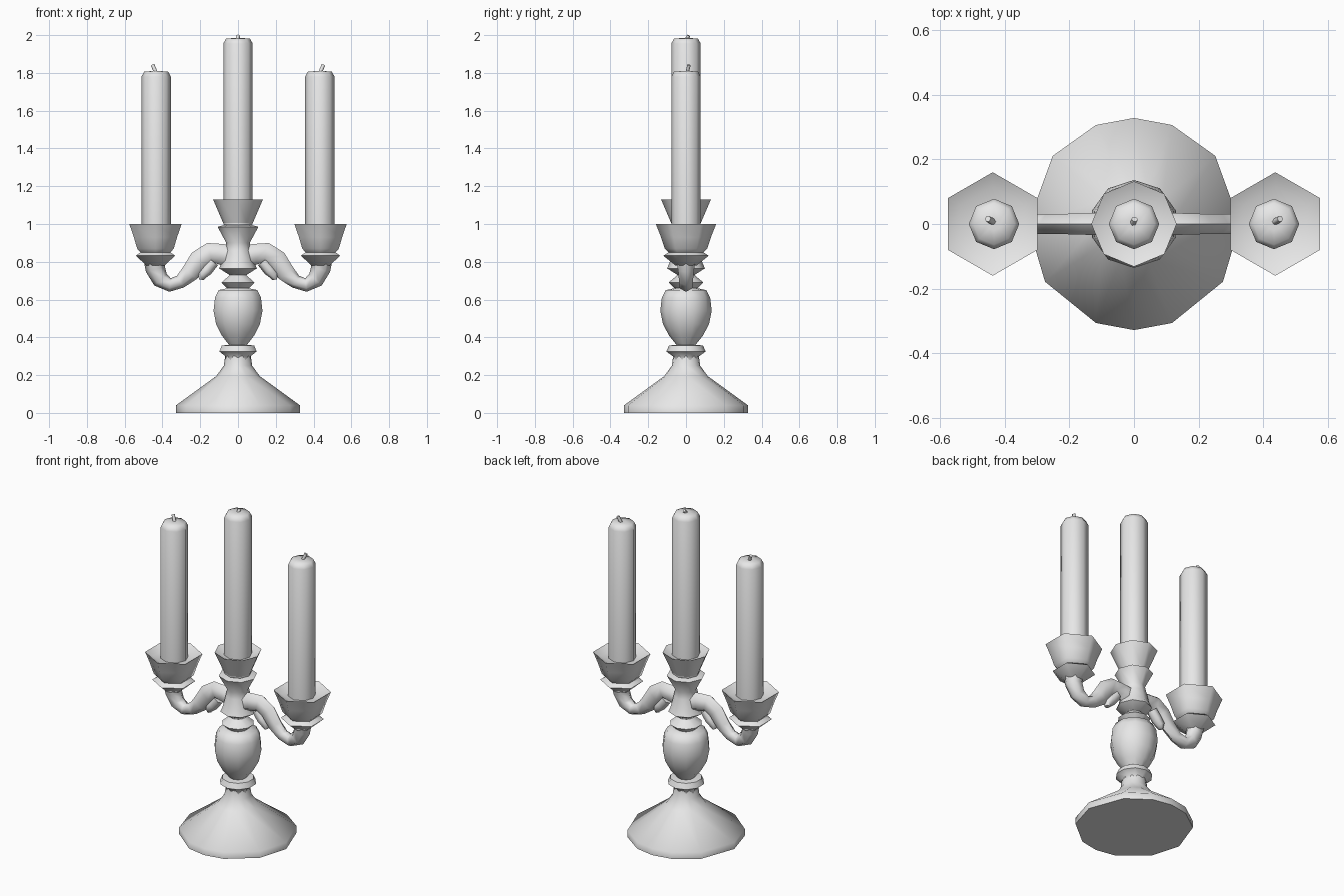
import bpy, bmesh, math
from mathutils import Vector

cube = bpy.data.objects.get("Cube")
if cube:
    bpy.data.objects.remove(cube, do_unlink=True)

grey = bpy.data.materials.new("light grey")
grey.use_nodes = True
grey.diffuse_color = (0.8, 0.8, 0.8, 1)
grey.node_tree.nodes["Principled BSDF"].inputs["Base Color"].default_value = (0.8, 0.8, 0.8, 1)


def skin(name, rings, angle=62):
    """Bridge a list of closed rings and cap both ends."""
    bm = bmesh.new()
    loops = [[bm.verts.new(p) for p in ring] for ring in rings]
    n = len(loops[0])
    for a, b in zip(loops, loops[1:]):
        for i in range(n):
            j = (i + 1) % n
            bm.faces.new((a[i], a[j], b[j], b[i]))
    bm.faces.new(loops[0][::-1])
    bm.faces.new(loops[-1])
    bmesh.ops.recalc_face_normals(bm, faces=bm.faces)
    mesh = bpy.data.meshes.new(name)
    bm.to_mesh(mesh)
    bm.free()
    obj = bpy.data.objects.new(name, mesh)
    bpy.context.collection.objects.link(obj)
    mesh.materials.append(grey)
    bpy.ops.object.select_all(action='DESELECT')
    obj.select_set(True)
    bpy.context.view_layer.objects.active = obj
    bpy.ops.object.shade_smooth_by_angle(angle=math.radians(angle))
    return obj


def lathe(name, profile, angles, x=0):
    """Turn (radius, height) pairs; angles run clockwise from the back."""
    return skin(name, [[(x + r * math.sin(math.radians(a)), r * math.cos(math.radians(a)), z)
                        for a in angles] for r, z in profile])


def even(n):
    return [360 * i / n for i in range(n)]


def sweep(name, path, sides=6):
    """Sweep an ellipse along (x, z, in-plane radius, depth radius) points."""
    pts = [Vector((p[0], 0, p[1])) for p in path]
    rings = []
    for i, (_, _, r, d) in enumerate(path):
        t = (pts[min(i + 1, len(pts) - 1)] - pts[max(i - 1, 0)]).normalized()
        side = Vector((-t.z, 0, t.x))
        rings.append([pts[i] + side * r * math.cos(a) + Vector((0, d * math.sin(a), 0))
                      for a in (math.tau * k / sides for k in range(sides))])
    return skin(name, rings)


def candle(label, x, bottom, top):
    lathe(label + "_candle", [(.078, bottom), (.078, top - .03), (.064, top - .004), (.02, top)],
          even(8), x)


def wick(label, start, end):
    start, end = Vector(start), Vector(end)
    t = (end - start).normalized()
    u = t.cross(Vector((0, 1, 0))).normalized()
    v = t.cross(u)
    skin(label + "_wick", [[p + (u * math.cos(a) + v * math.sin(a)) * .01
                            for a in (math.tau * k / 6 for k in range(6))] for p in (start, end)])


# Turned foot and stem
half = [0, 21, 50, 90, 123, 159]
foot_angles = half + [180] + [360 - a for a in reversed(half[1:])]
lathe("foot", [(.328, 0), (.328, .04), (.115, .195), (.075, .25), (.068, .3)], foot_angles)
lathe("stem", [(.068, .28), (.07, .3), (.104, .325), (.09, .357), (.05, .36), (.09, .41),
               (.122, .47), (.136, .54), (.128, .61), (.108, .65), (.06, .66), (.092, .69),
               (.045, .73), (.06, .75)], even(10))

# Hub and middle cup
lathe("hub", [(.045, .73), (.1, .765), (.085, .8), (.07, .86), (.062, .9), (.108, .985),
              (.072, .995)], even(8))
lathe("middle_cup", [(.072, .99), (.132, 1.13), (.09, 1.11)], even(8))
candle("middle", 0, 1.0, 1.985)
wick("middle", (-.004, 0, 1.975), (.002, .015, 1.997))

# Mirrored arms, cups and candles
for s, label in ((1, "left"), (-1, "right")):
    arm = [(0, .82, .06, .05), (.09, .84, .055, .042), (.15, .848, .053, .038),
           (.205, .81, .055, .036), (.255, .74, .048, .035), (.305, .695, .036, .035),
           (.36, .677, .036, .038), (.41, .705, .045, .042), (.437, .76, .052, .048),
           (.44, .81, .06, .06)]
    sweep(label + "_arm", [(s * x, z, r, d) for x, z, r, d in arm])
    curl = [(.13, .8, .03, .03), (.165, .755, .03, .032), (.19, .73, .026, .028),
            (.195, .705, .012, .016)]
    sweep(label + "_leaf_curl", [(s * x, z, r, d) for x, z, r, d in curl])
    cx = s * .437
    lathe(label + "_cup", [(.055, .78), (.12, .832), (.092, .85), (.112, .87), (.132, .93),
                           (.16, 1.0), (.115, .975)], even(6), cx)
    candle(label, s * .433, .94, 1.81)
    wick(label, (s * .432, .004, 1.795), (s * .452, .016, 1.842))
